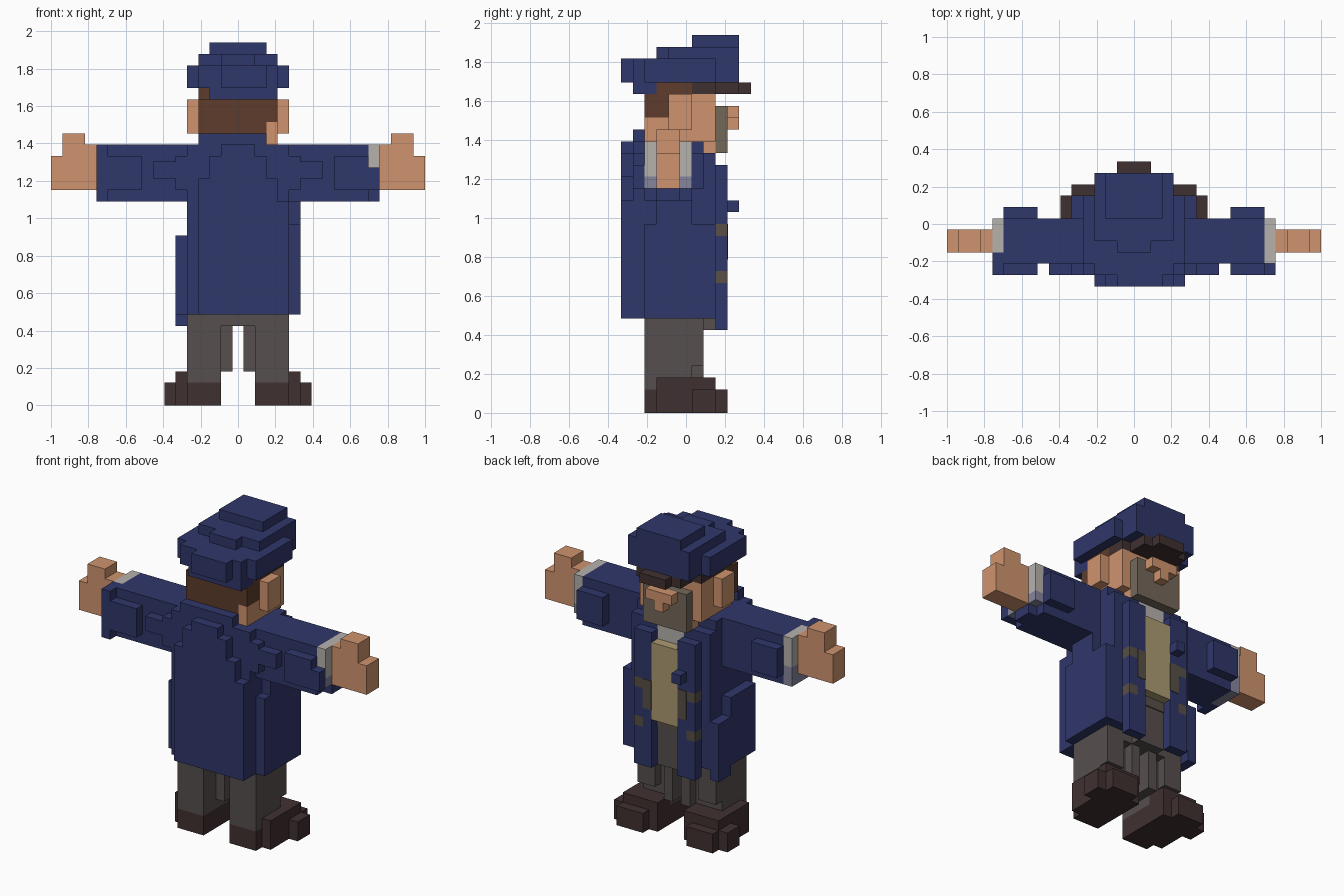
import bpy, bmesh

cube = bpy.data.objects.get("Cube")
if cube:
    bpy.data.objects.remove(cube, do_unlink=True)

U = 2 / 33  # one block


def linear(c):
    c /= 255
    return c / 12.92 if c <= 0.04045 else ((c + 0.055) / 1.055) ** 2.4


def material(name, r, g, b):
    m = bpy.data.materials.new(name)
    m.use_nodes = True
    col = (linear(r), linear(g), linear(b), 1)
    m.diffuse_color = col
    bsdf = next(n for n in m.node_tree.nodes if n.type == 'BSDF_PRINCIPLED')
    bsdf.inputs["Base Color"].default_value = col
    bsdf.inputs["Roughness"].default_value = 0.9
    return m


NAVY = material("navy cloth", 47, 55, 106)
SKIN = material("skin", 208, 148, 110)
HAIR = material("brown hair", 93, 60, 44)
DARK = material("dark leather", 64, 48, 48)
GREY = material("grey trousers", 86, 79, 78)
BEARD = material("grey beard", 116, 104, 90)
TAN = material("tan waistcoat", 172, 154, 114)
LINEN = material("pale linen", 182, 178, 174)
SHADE = material("lavender linen", 134, 134, 158)
PATCH = material("brown lining", 88, 79, 70)


def build(name, mat, boxes, flip=False):
    """One object out of block-aligned boxes (x0, x1, y0, y1, z0, z1)."""
    bm = bmesh.new()
    for x0, x1, y0, y1, z0, z1 in boxes:
        if flip:
            x0, x1 = -x1, -x0
        v = bmesh.ops.create_cube(bm, size=1)["verts"]
        bmesh.ops.scale(bm, vec=((x1 - x0) * U, (y1 - y0) * U, (z1 - z0) * U), verts=v)
        bmesh.ops.translate(bm, vec=((x0 + x1) * U / 2, (y0 + y1) * U / 2,
                                     (z0 + z1) * U / 2), verts=v)
    me = bpy.data.meshes.new(name)
    bm.to_mesh(me)
    bm.free()
    me.materials.append(mat)
    ob = bpy.data.objects.new(name, me)
    bpy.context.scene.collection.objects.link(ob)
    return ob


def pair(name, mat, boxes):
    """Part on +x and its mirror image on -x."""
    build("left_" + name, mat, boxes)
    build("right_" + name, mat, boxes, flip=True)


# Shoes and legs
pair("shoe", DARK, [
    (1.5, 4.5, -3.5, 2.5, 0, 2),
    (4.5, 5.5, -2.5, 2.5, 0, 3),
    (5.5, 6.5, 0.5, 2.5, 0, 2),
    (2.5, 5.5, 2.5, 3.5, 0, 2),
    (1.5, 4.5, 0.5, 2.5, 2, 3)])
pair("leg", GREY, [
    (1.5, 4.5, -3.5, 0.5, 2, 8),
    (2.5, 4.5, 0.5, 1.5, 4, 8),
    (0.5, 1.5, -1.5, 1.5, 3, 8)])
build("trouser_top", GREY, [(-3.5, 3.5, -3.4, 1.5, 7, 8), (-1.5, 1.5, 1.5, 2.5, 7, 11)])

# Coat body: stepped back panel, sides, open front
build("coat_body", NAVY, [
    (-4.5, 4.5, -4.5, 1.5, 8, 23),
    (-3.5, 4.5, -5.5, -4.5, 8, 18),
    (-3.5, 3.5, -5.5, -4.5, 18, 20),
    (-2.5, 2.5, -5.5, -4.5, 20, 22),
    (-1.5, 1.5, -5.5, -4.5, 22, 23),
    (4.5, 5.5, -3.5, 2.5, 8, 16),
    (4.5, 5.5, -2.5, 0.5, 16, 18),
    (-5.5, -4.5, -3.5, 0.5, 8, 15),
    (-5.5, -4.5, 0.5, 2.5, 7, 13)])
build("coat_collar", NAVY, [(-3.5, 2.5, -4.5, -3.5, 23, 24)])
pair("coat_front", NAVY, [
    (1.5, 4.5, 1.5, 2.5, 8, 22),
    (1.5, 3.5, 2.5, 3.5, 7, 11),
    (1.5, 3.5, 2.5, 3.5, 12, 15),
    (1.5, 2.5, 2.5, 3.5, 11, 16),
    (1.5, 3.5, 2.5, 3.5, 16, 21)])
pair("lining_patch", PATCH, [
    (2.5, 3.5, 2.5, 3.5, 11, 12),
    (2.5, 3.5, 2.5, 3.5, 15, 16),
    (1.5, 2.5, 3.5, 3.56, 13, 16)])
build("coat_button", NAVY, [(-2.5, -1.5, 3.5, 4.5, 17, 18)])

# Waistcoat and shirt
build("waistcoat", TAN, [(-1.5, 1.5, 1.5, 3.5, 12, 20)])
build("belt", PATCH, [(-1.5, 1.5, 1.5, 2.6, 11, 12)])
build("shirt_front", LINEN, [(-1.5, 1.5, 1.5, 2.5, 20, 22)])

# Sleeves with shoulder folds and forearm bulge
pair("sleeve", NAVY, [
    (4.5, 11.5, -3.5, 0.5, 18, 23),
    (4.5, 7.5, -4.5, -3.5, 20, 21.5),
    (4.5, 5.5, -4.5, -3.5, 19, 22),
    (8.5, 11.5, -4.5, 1.5, 19, 22)])
build("left_sleeve_end", NAVY, [(11.5, 12.5, -4.5, -3.5, 19, 21),
                                (11.5, 12.5, -2.5, -0.5, 18, 19)])
build("right_sleeve_end", NAVY, [(-12.5, -11.5, -4.5, -2.5, 18, 23)])
build("left_cuff", LINEN, [(11.5, 12.5, -3.5, 0.5, 20, 23)])
build("left_cuff_lower", SHADE, [(11.5, 12.5, -3.5, 0.5, 19, 20)])
build("right_cuff", LINEN, [(-12.5, -11.5, -2.5, 0.5, 20, 23)])
build("right_cuff_lower", SHADE, [(-12.5, -11.5, -2.5, 0.5, 18, 20)])

# Hands with raised thumbs
pair("hand", SKIN, [
    (12.5, 16.5, -2.5, -0.5, 19, 22),
    (12.5, 15.5, -2.5, -0.5, 22, 23),
    (13.5, 15.5, -2.5, -0.5, 23, 24)])

# Head
build("head", SKIN, [
    (-3.5, 3.5, 0.5, 2.5, 23, 27),
    (-2.5, 2.5, 1.5, 2.5, 22, 23),
    (-3.5, 3.5, -2.5, 0.5, 23, 24),
    (2.5, 3.5, -3.5, -1.5, 23, 25)])
pair("ear", SKIN, [(3.5, 4.5, -1.5, 0.5, 24, 27)])
build("hair", HAIR, [
    (-3.5, 2.5, -3.5, 0.5, 24, 27),
    (2.5, 3.5, -3.5, 0.5, 25, 27),
    (-3.5, 3.5, -2.5, 0.5, 27, 28)])
build("beard", BEARD, [(-2.5, 2.5, 2.5, 3.5, 22, 26)])
build("nose", SKIN, [(-0.5, 0.5, 3.5, 4.5, 24, 25), (-1.5, 1.5, 3.5, 4.5, 25, 26)])

# Cap with dark peak
build("cap_peak", DARK, [
    (-3.5, 3.5, 0.5, 2.5, 27, 28),
    (-2.5, 2.5, 2.5, 4.5, 27, 28),
    (-1.5, 1.5, 4.5, 5.5, 27, 28)])
build("cap", NAVY, [
    (-2.5, 3.5, -4.5, -2.5, 27, 28),
    (-4.5, 4.5, -3.5, 2.5, 28, 30),
    (-3.5, 3.5, -4.5, 4.5, 28, 30),
    (-1.5, 2.5, -5.5, -4.5, 28, 30),
    (-3.5, 3.5, -1.5, 4.5, 30, 31),
    (-1.5, 1.5, -2.5, -1.5, 30, 31),
    (-2.5, 2.5, 0.5, 4.5, 31, 32)])
